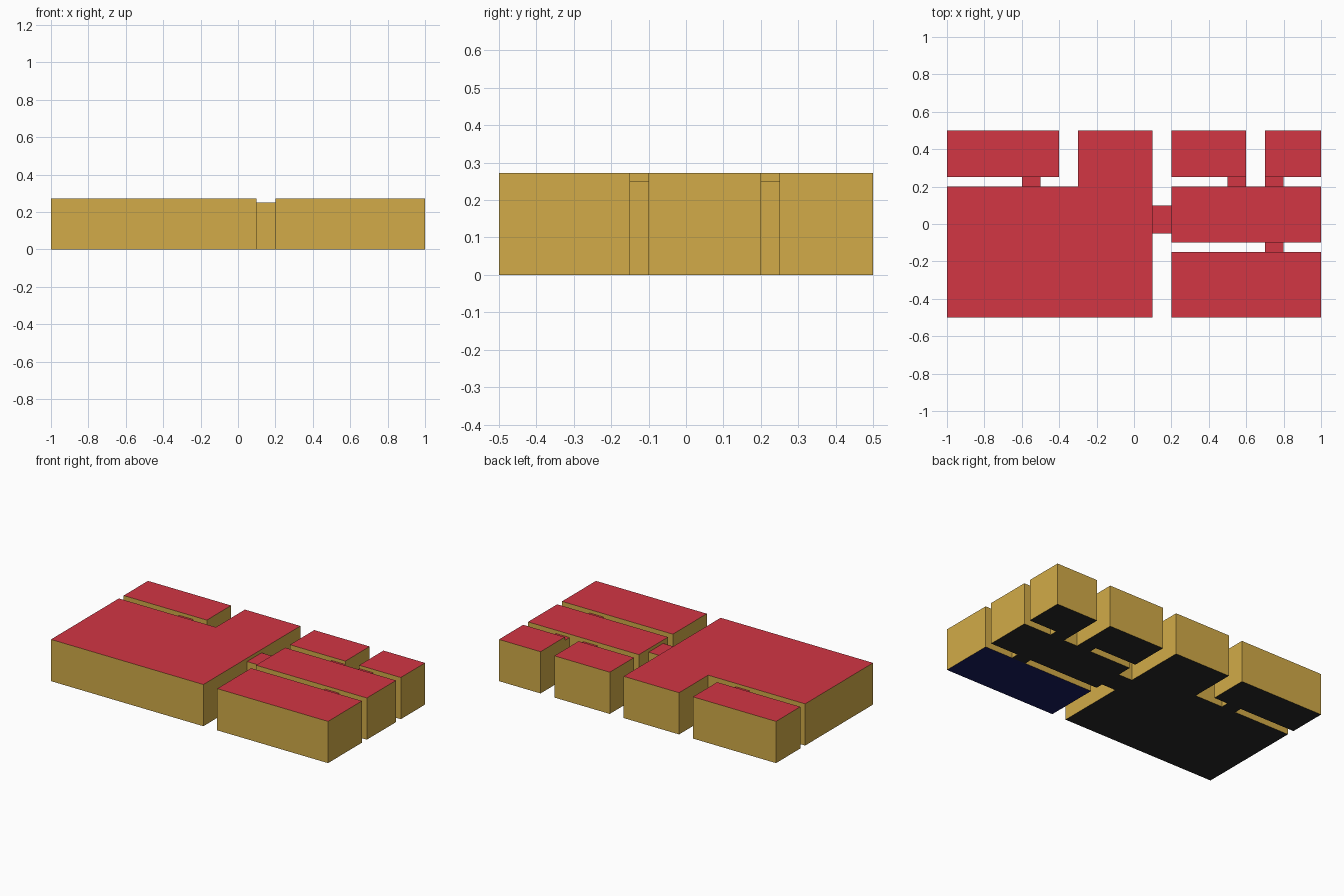
import bpy, bmesh

if "Cube" in bpy.data.objects:
    bpy.data.objects.remove(bpy.data.objects["Cube"])


def material(name, rgb):
    # Screen colour to linear
    m = bpy.data.materials.new(name)
    m.diffuse_color = [((c / 255 + 0.055) / 1.055) ** 2.4 for c in rgb] + [1]
    m.use_nodes = True
    m.node_tree.nodes["Principled BSDF"].inputs["Base Color"].default_value = m.diffuse_color
    return m


roof = material("roof_red", (210, 54, 68))
wall = material("wall_gold", (210, 171, 72))
floor = material("floor_dark", (39, 39, 39))
floor_blue = material("floor_blue", (25, 28, 95))

ROOM_H, PASSAGE_H = 0.272, 0.25


def block(name, outline, height, floor_mat=floor, open_axis=None):
    """Extrude an outline; walls facing open_axis are left out where they meet a room."""
    bm = bmesh.new()
    base = bm.faces.new([bm.verts.new((x, y, 0)) for x, y in outline])
    ext = bmesh.ops.extrude_face_region(bm, geom=[base], use_keep_orig=True)
    top = [g for g in ext["geom"] if isinstance(g, bmesh.types.BMVert)]
    bmesh.ops.translate(bm, verts=top, vec=(0, 0, height))
    bmesh.ops.recalc_face_normals(bm, faces=bm.faces)
    bm.normal_update()
    for f in bm.faces:
        f.material_index = 0 if f.normal.z > 0.5 else 2 if f.normal.z < -0.5 else 1
    if open_axis is not None:
        ends = [f for f in bm.faces if abs(f.normal[open_axis]) > 0.5]
        bmesh.ops.delete(bm, geom=ends, context='FACES')
    mesh = bpy.data.meshes.new(name)
    bm.to_mesh(mesh)
    bm.free()
    for m in (roof, wall, floor_mat):
        mesh.materials.append(m)
    obj = bpy.data.objects.new(name, mesh)
    bpy.context.collection.objects.link(obj)


def rect(x0, x1, y0, y1):
    return [(x0, y0), (x1, y0), (x1, y1), (x0, y1)]


# Rooms
block("main_room", [(-1, -0.5), (0.1, -0.5), (0.1, 0.5),
                    (-0.3, 0.5), (-0.3, 0.2), (-1, 0.2)], ROOM_H)
block("back_left_room", rect(-1, -0.4, 0.25, 0.5), ROOM_H)
block("back_middle_room", rect(0.2, 0.6, 0.25, 0.5), ROOM_H)
block("back_right_room", rect(0.7, 1, 0.25, 0.5), ROOM_H)
block("hall_room", rect(0.2, 1, -0.1, 0.2), ROOM_H)
block("front_right_room", rect(0.2, 1, -0.5, -0.15), ROOM_H, floor_blue)

# Doorway passages between the rooms
for name, x0, y0 in (("back_left", -0.6, 0.2), ("back_middle", 0.5, 0.2),
                     ("back_right", 0.7, 0.2), ("front_right", 0.7, -0.15)):
    block(name + "_doorway", rect(x0, x0 + 0.1, y0, y0 + 0.05), PASSAGE_H, open_axis=1)
block("main_doorway", rect(0.1, 0.2, -0.05, 0.1), PASSAGE_H, open_axis=0)
